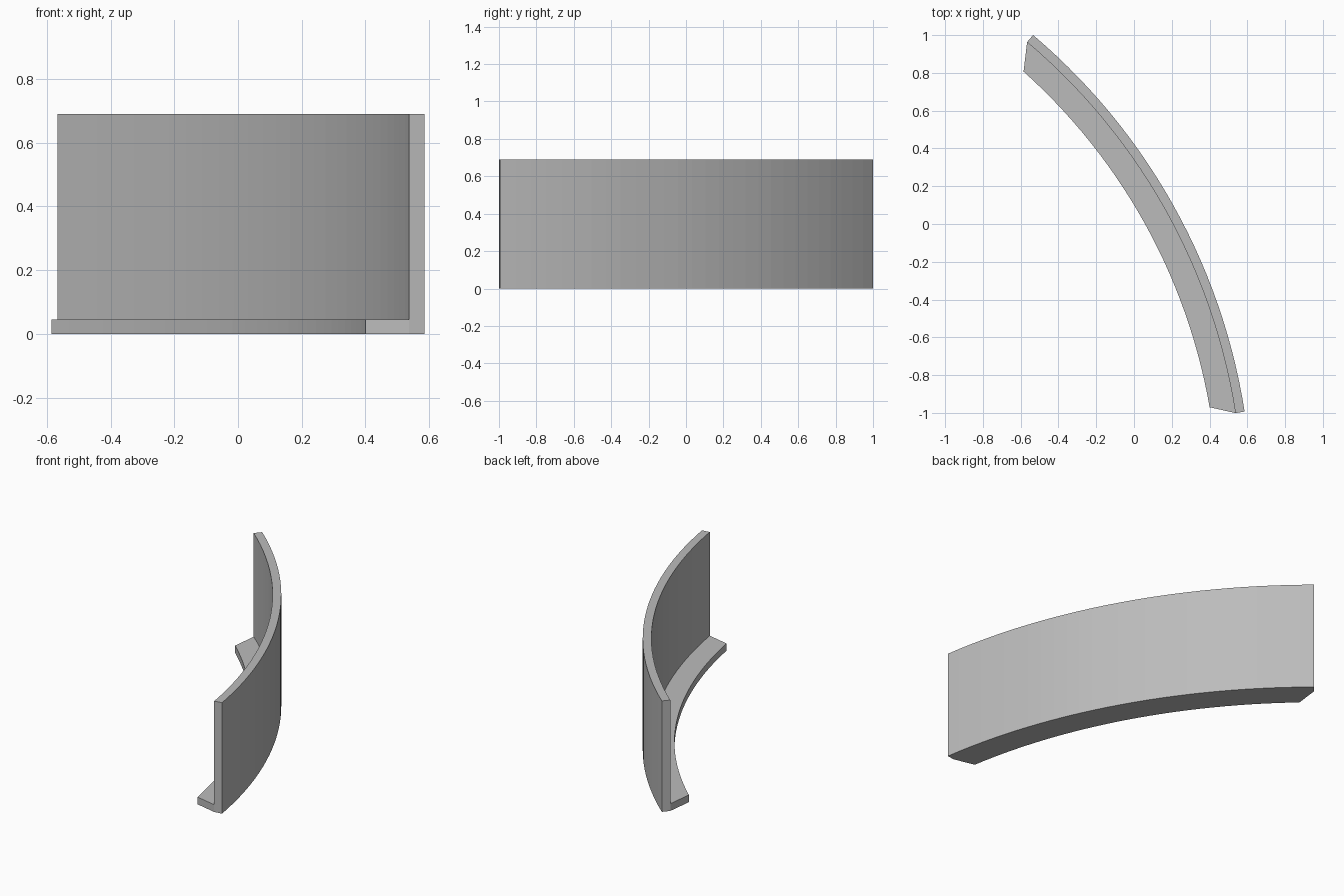
import bpy
import bmesh
from math import cos, sin, radians

cube = bpy.data.objects.get("Cube")
if cube:
    bpy.data.objects.remove(cube, do_unlink=True)

CENTRE = (-2.651, -1.5)
R_OUT, R_WALL, R_LIP = 3.276, 3.227, 3.097
HEIGHT, LIP = 0.69, 0.045
STEPS = 28
WALL_ARC = (8.9, 49.75)
LIP_ARC = (9.85, 48.15)

# Plain grey for the whole part
grey = bpy.data.materials.new("plain_grey")
grey.use_nodes = True
colour = (0.5, 0.5, 0.5, 1)
grey.diffuse_color = colour
grey.node_tree.nodes["Principled BSDF"].inputs["Base Color"].default_value = colour

# L-shaped section: radius, height, start and end angle of each edge
section = [
    (R_OUT, 0, WALL_ARC),
    (R_OUT, HEIGHT, WALL_ARC),
    (R_WALL, HEIGHT, WALL_ARC),
    (R_WALL, LIP, WALL_ARC),
    (R_LIP, LIP, LIP_ARC),
    (R_LIP, 0, LIP_ARC),
    (R_WALL, 0, WALL_ARC),
]

# Sweep the section round the arc
bm = bmesh.new()
rings = []
for i in range(STEPS + 1):
    ring = []
    for r, z, (start, end) in section:
        a = radians(start + (end - start) * i / STEPS)
        ring.append(bm.verts.new((CENTRE[0] + r * cos(a), CENTRE[1] + r * sin(a), z)))
    rings.append(ring)
n = len(section)
for p, q in zip(rings, rings[1:]):
    for k in range(n):
        m = (k + 1) % n
        bm.faces.new((p[k], p[m], q[m], q[k]))

# End caps: upright wall and angled lip
for ring in (rings[0], rings[-1]):
    bm.faces.new([ring[k] for k in (0, 1, 2, 3, 6)])
    bm.faces.new([ring[k] for k in (3, 4, 5, 6)])
bmesh.ops.recalc_face_normals(bm, faces=bm.faces)

mesh = bpy.data.meshes.new("curved_wall_with_lip")
bm.to_mesh(mesh)
bm.free()
mesh.materials.append(grey)
wall = bpy.data.objects.new("curved_wall_with_lip", mesh)
bpy.context.collection.objects.link(wall)
